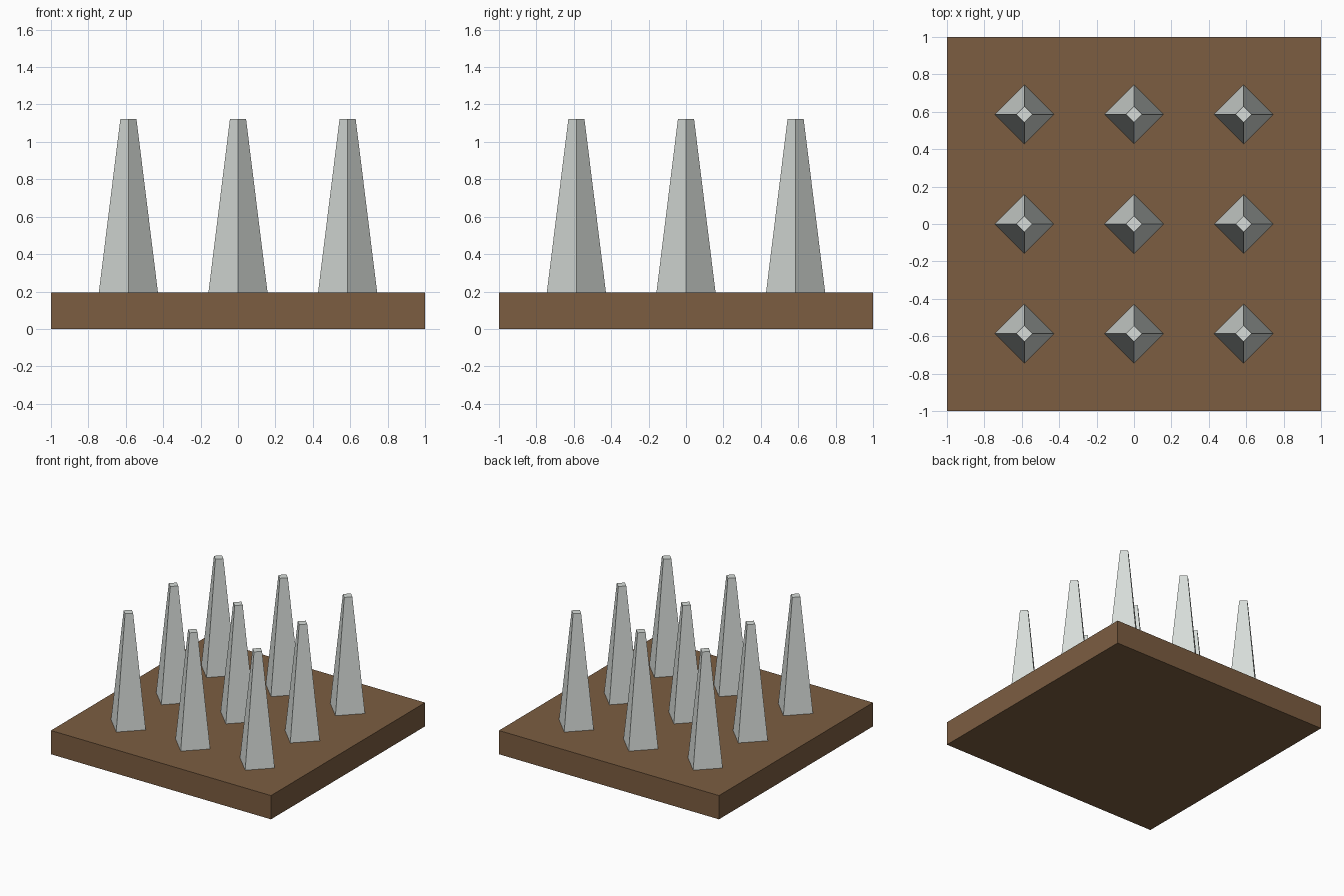
import bpy

if "Cube" in bpy.data.objects:
    bpy.data.objects.remove(bpy.data.objects["Cube"])

BASE_H = 0.195    # plate thickness
TIP_Z = 1.123     # height of spike tips
SPACING = 0.586


def material(name, color):
    mat = bpy.data.materials.new(name)
    mat.diffuse_color = (*color, 1.0)
    mat.use_nodes = True
    mat.node_tree.nodes["Principled BSDF"].inputs["Base Color"].default_value = mat.diffuse_color
    return mat


wood = material("brown_wood", (0.20, 0.11, 0.053))
metal = material("pale_metal", (0.68, 0.72, 0.69))

# Square wooden plate
bpy.ops.mesh.primitive_cube_add(size=1, location=(0, 0, BASE_H / 2))
plate = bpy.context.object
plate.name = "base_plate"
plate.dimensions = (2, 2, BASE_H)
bpy.ops.object.transform_apply(location=False, rotation=False, scale=True)
plate.data.materials.append(wood)

# 3 x 3 grid of blunt four-sided spikes, corners pointing along x and y
for row in (-1, 0, 1):
    for col in (-1, 0, 1):
        bpy.ops.mesh.primitive_cone_add(
            vertices=4, radius1=0.158, radius2=0.043, depth=TIP_Z - BASE_H,
            location=(col * SPACING, row * SPACING, (TIP_Z + BASE_H) / 2))
        spike = bpy.context.object
        spike.name = f"spike_{row + 2}_{col + 2}"
        spike.data.materials.append(metal)
